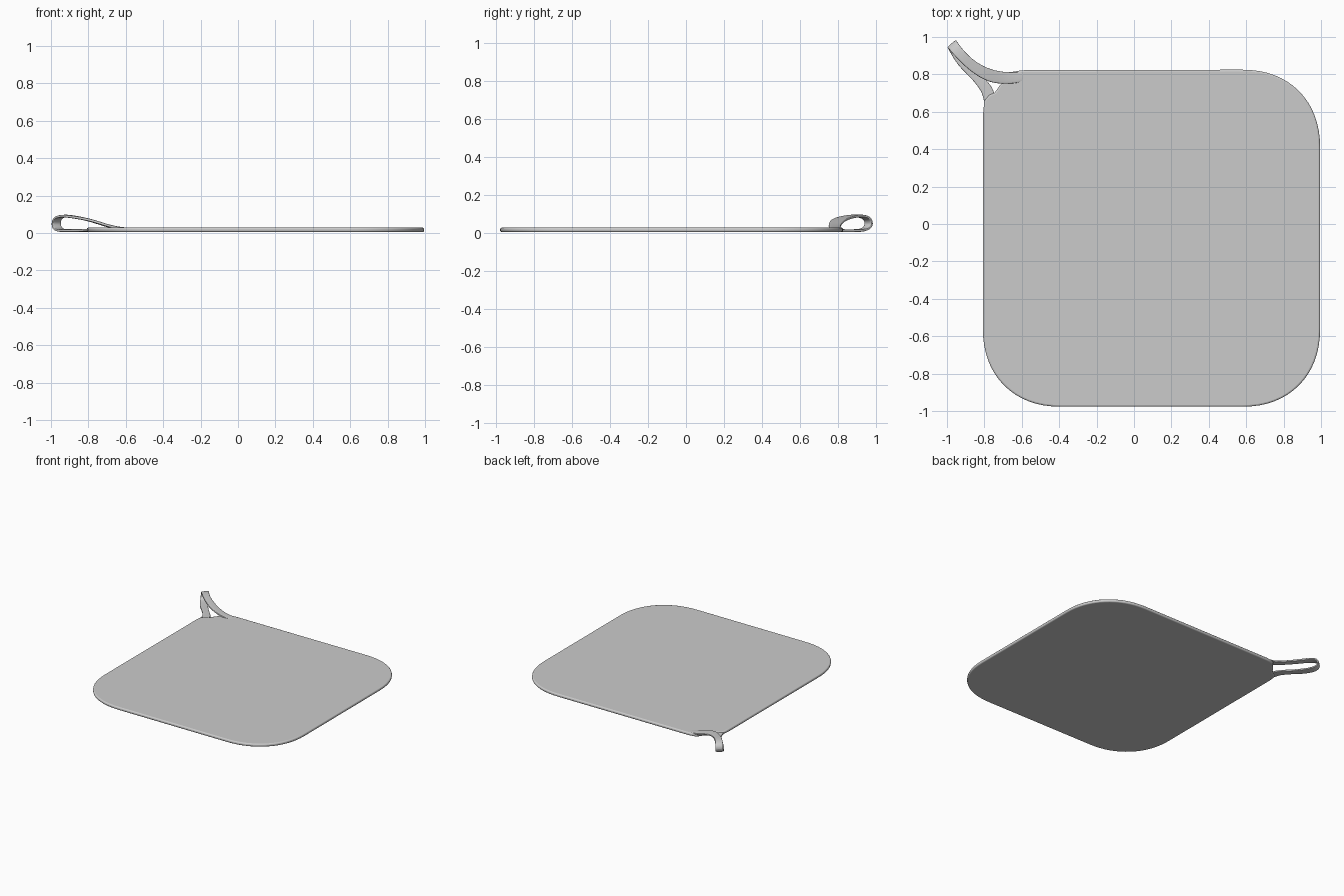
import bpy, bmesh, math

cube = bpy.data.objects.get("Cube")
if cube:
    bpy.data.objects.remove(cube, do_unlink=True)

grey = bpy.data.materials.new("plain grey")
grey.use_nodes = True
GREY = (0.6, 0.6, 0.6, 1)
grey.diffuse_color = GREY
grey.node_tree.nodes["Principled BSDF"].inputs["Base Color"].default_value = GREY


def add_object(name, bm):
    mesh = bpy.data.meshes.new(name)
    bm.to_mesh(mesh)
    bm.free()
    obj = bpy.data.objects.new(name, mesh)
    bpy.context.collection.objects.link(obj)
    mesh.materials.append(grey)
    return obj


def smooth(obj, angle):
    bpy.ops.object.select_all(action='DESELECT')
    obj.select_set(True)
    bpy.context.view_layer.objects.active = obj
    bpy.ops.object.shade_smooth_by_angle(angle=math.radians(angle))


# Cloth pad: soft rounded corners, with one corner notched for the strap
X0, X1, Y0, Y1 = -0.808, 0.995, -0.977, 0.825
BOTTOM, TOP, R, STEPS = 0.005, 0.029, 0.42, 16


def corner(x, y, sx, sy, flip):
    pts = []
    for i in range(STEPS + 1):
        a = math.pi / 2 * i / STEPS
        c, s = max(math.cos(a), 0) ** 0.91, math.sin(a) ** 0.91
        pts.append((x - sx * R * (1 - c), y - sy * R * (1 - s)))
    return pts[::-1] if flip else pts


outline = corner(X1, Y1, 1, 1, False)
outline += [(-0.60, Y1 - 0.003), (-0.66, 0.812), (-0.69, 0.77), (-0.717, 0.742),
            (-0.744, 0.703), (-0.775, 0.69), (-0.80, 0.66), (X0 + 0.002, 0.60)]
outline += corner(X0, Y0, -1, -1, False)
outline += corner(X1, Y0, 1, -1, True)

bm = bmesh.new()
base = bm.faces.new([bm.verts.new((x, y, BOTTOM)) for x, y in outline])
out = bmesh.ops.extrude_face_region(bm, geom=[base])
for v in out["geom"]:
    if isinstance(v, bmesh.types.BMVert):
        v.co.z = TOP
bmesh.ops.recalc_face_normals(bm, faces=bm.faces)
pad = add_object("cloth_pad", bm)
bevel = pad.modifiers.new("soft_rim", 'BEVEL')
bevel.width, bevel.segments = 0.009, 3
bevel.limit_method, bevel.angle_limit = 'ANGLE', math.radians(60)
smooth(pad, 50)

# Hanging loop: a ribbon rising from the back edge, folding at the tip,
# and running back flat to the side edge (outer xy, inner xy, height)
ribbon = [
    (-0.56, 0.812, -0.58, 0.765, 0.020),
    (-0.64, 0.812, -0.63, 0.752, 0.024),
    (-0.71, 0.812, -0.70, 0.748, 0.040),
    (-0.79, 0.833, -0.78, 0.757, 0.068),
    (-0.86, 0.876, -0.87, 0.812, 0.084),
    (-0.91, 0.925, -0.94, 0.878, 0.093),
    (-0.943, 0.970, -0.985, 0.930, 0.085),
    (-0.953, 0.985, -0.998, 0.947, 0.050),
    (-0.940, 0.965, -0.988, 0.928, 0.014),
    (-0.89, 0.880, -0.945, 0.850, 0.012),
    (-0.82, 0.800, -0.875, 0.785, 0.013),
    (-0.765, 0.745, -0.82, 0.720, 0.015),
    (-0.740, 0.690, -0.802, 0.670, 0.016),
    (-0.735, 0.600, -0.797, 0.600, 0.017),
]
bm = bmesh.new()
rows = [(bm.verts.new((ox, oy, z)), bm.verts.new((ix, iy, z)))
        for ox, oy, ix, iy, z in ribbon]
for a, b in zip(rows, rows[1:]):
    bm.faces.new((a[0], a[1], b[1], b[0]))
bmesh.ops.recalc_face_normals(bm, faces=bm.faces)
loop = add_object("hanging_loop", bm)
thick = loop.modifiers.new("thickness", 'SOLIDIFY')
thick.thickness, thick.offset = 0.016, 0
rim = loop.modifiers.new("firm_edges", 'BEVEL')
rim.width, rim.segments = 0.003, 1
rim.limit_method, rim.angle_limit = 'ANGLE', math.radians(75)
sub = loop.modifiers.new("smoothing", 'SUBSURF')
sub.levels = sub.render_levels = 2
smooth(loop, 60)
